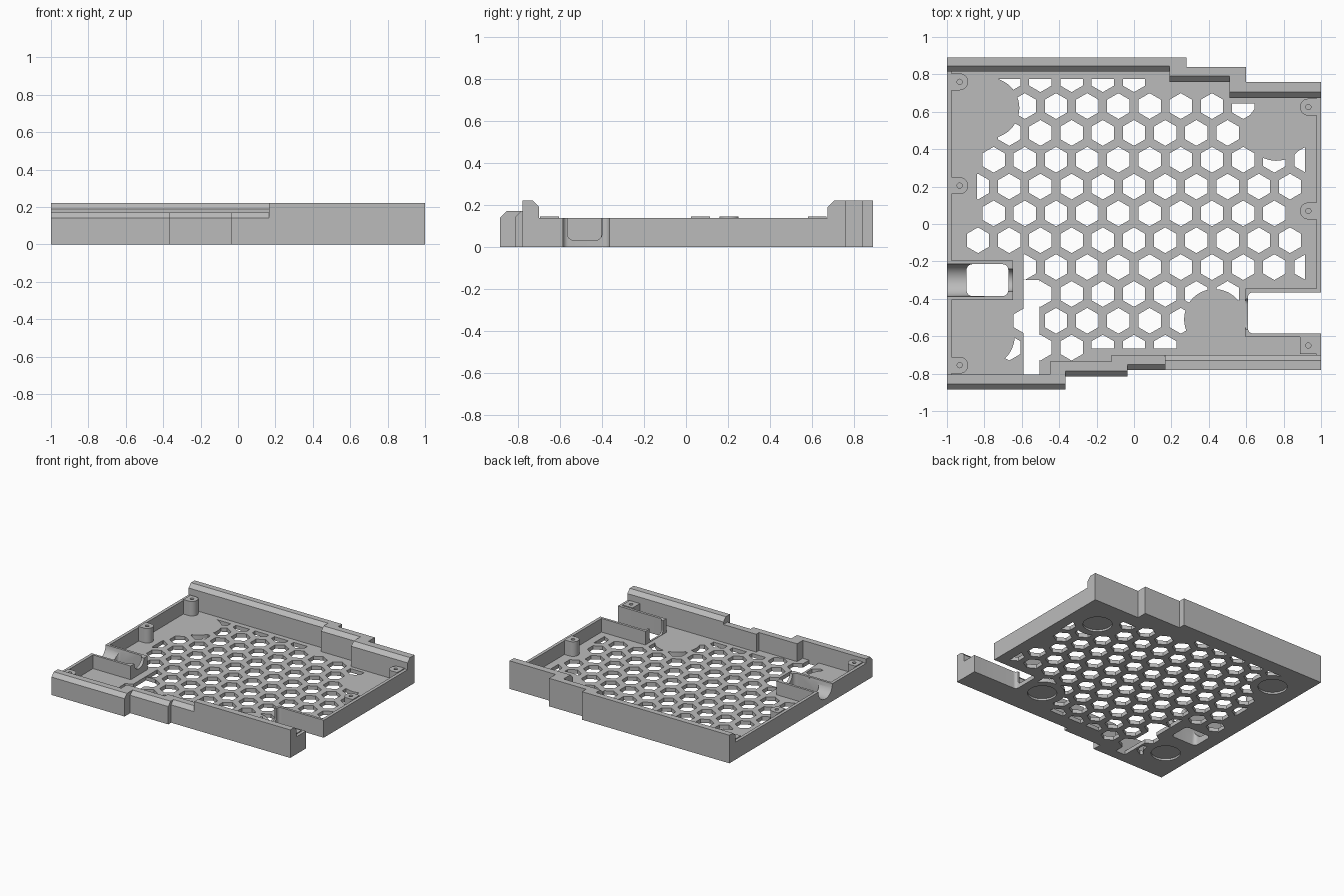
import bpy, bmesh
from math import pi
from mathutils import Matrix, Vector

if "Cube" in bpy.data.objects:
    bpy.data.objects.remove(bpy.data.objects["Cube"], do_unlink=True)

grey = bpy.data.materials.new("plain grey")
grey.use_nodes = True
grey.diffuse_color = (0.5, 0.5, 0.5, 1)
grey.node_tree.nodes["Principled BSDF"].inputs["Base Color"].default_value = (0.5, 0.5, 0.5, 1)

FLOOR, SIDE, TALL, LOW, BOSS = 0.03, 0.137, 0.22, 0.17, 0.144
CH = 0.03  # chamfer size


def finish(name, bm):
    bmesh.ops.recalc_face_normals(bm, faces=bm.faces)
    mesh = bpy.data.meshes.new(name)
    bm.to_mesh(mesh)
    bm.free()
    mesh.materials.append(grey)
    obj = bpy.data.objects.new(name, mesh)
    bpy.context.collection.objects.link(obj)
    return obj


def prism(bm, points, push):
    """Extrude a closed 3D outline along a vector."""
    face = bm.faces.new([bm.verts.new(p) for p in points])
    ext = bmesh.ops.extrude_face_region(bm, geom=[face])["geom"]
    bmesh.ops.translate(bm, vec=push, verts=[g for g in ext if isinstance(g, bmesh.types.BMVert)])


def box(name, x, y, z, round_axis=None, radius=0.03):
    """Box from ranges; edges along round_axis may be rounded."""
    bm = bmesh.new()
    prism(bm, [(x[0], y[0], z[0]), (x[1], y[0], z[0]), (x[1], y[1], z[0]), (x[0], y[1], z[0])],
          Vector((0, 0, z[1] - z[0])))
    if round_axis is not None:
        edges = [e for e in bm.edges
                 if abs((e.verts[0].co - e.verts[1].co).normalized()[round_axis]) > 0.9]
        bmesh.ops.bevel(bm, geom=edges, offset=radius, segments=6, profile=0.5, affect='EDGES')
    return finish(name, bm)


def cylinder(name, centre, radius, depth, axis='Z', sides=48):
    bm = bmesh.new()
    turn = Matrix.Rotation(pi / 2, 4, 'Y') if axis == 'X' else Matrix()
    bmesh.ops.create_cone(bm, cap_ends=True, segments=sides, radius1=radius, radius2=radius,
                          depth=depth, matrix=Matrix.Translation(centre) @ turn)
    return finish(name, bm)


def boolean(obj, tool, operation='DIFFERENCE', keep_tool=False):
    mod = obj.modifiers.new("cut", 'BOOLEAN')
    mod.operation, mod.solver, mod.object = operation, 'EXACT', tool
    bpy.context.view_layer.objects.active = obj
    bpy.ops.object.modifier_apply(modifier=mod.name)
    if not keep_tool:
        bpy.data.objects.remove(tool, do_unlink=True)


# Wall runs: x start, x end, outer y, inner y
back_runs = [(-1, 0.19, 0.89, 0.815), (0.19, 0.51, 0.84, 0.76), (0.51, 1, 0.76, 0.675)]
front_runs = [(-1, -0.365, -0.885, -0.805), (-0.365, -0.035, -0.815, -0.735),
              (-0.035, 0.165, -0.78, -0.70), (0.165, 1, -0.78, -0.70)]

# Floor plate with stepped outline
outline = [(-1, -0.885), (-0.365, -0.885), (-0.365, -0.815), (-0.035, -0.815), (-0.035, -0.78),
           (1, -0.78), (1, 0.76), (0.6, 0.76), (0.6, 0.84), (0.28, 0.84), (0.28, 0.89), (-1, 0.89)]
bm = bmesh.new()
prism(bm, [(x, y, 0) for x, y in outline], Vector((0, 0, FLOOR)))
floor = finish("floor_plate", bm)

# Honeycomb vents: first and last column of each row, back to front
rows = [(-4, 0), (-4, 3), (-4, 3), (-5, 5), (-5, 5), (-5, 4), (-5, 5), (-4, 5), (-3, 3), (-4, 1), (-4, 1)]
PITCH, ROW = 0.1668, 0.1435
bm = bmesh.new()
for r, (first, last) in enumerate(rows):
    for k in range(first, last + 1):
        place = Matrix.Translation(((k + 0.5 * (r % 2)) * PITCH, 0.774 - r * ROW, 0))
        bmesh.ops.create_cone(bm, cap_ends=True, segments=6, radius1=0.069, radius2=0.069,
                              depth=0.2, matrix=place)
vents = finish("vent_cutter", bm)

# Solid areas left around the feet and along the edges
feet = [(0.76, 0.5), (0.43, -0.51), (-0.8, -0.6), (-0.775, 0.62)]
for x, y in feet:
    boolean(vents, cylinder("solid_disc", (x, y, 0), 0.162, 0.4))
solid = [((0.915, 1.2), (-1, 1)), ((-1, 0.4), (0.775, 1)), ((0.5, 0.8), (0.645, 1)),
         ((-0.24, 0.5), (-1, -0.665)), ((-1, -0.84), (0.1, 0.3)), ((-1, -0.59), (-0.3, -0.16))]
for xs, ys in solid:
    boolean(vents, box("solid_edge", xs, ys, (-0.3, 0.3)))
boolean(floor, vents)

# Cable slot, pocket opening, side notch and round foot recesses
boolean(floor, box("slot", (-0.59, -0.505), (-0.805, -0.3), (-0.2, 0.2)))
pocket_hole = box("pocket_hole", (-0.895, -0.672), (-0.385, -0.215), (-0.2, 0.3), 2)
boolean(floor, pocket_hole, keep_tool=True)
notch = box("notch", (0.61, 1.2), (-0.585, -0.365), (-0.2, 0.3), 2, 0.025)
boolean(floor, notch, keep_tool=True)
for x, y in feet:
    boolean(floor, cylinder("foot_recess", (x, y, 0), 0.105, 0.03))

# Back wall, chamfered along the inside top
for i, (x0, x1, yo, yi) in enumerate(back_runs):
    bm = bmesh.new()
    prof = [(yo, FLOOR), (yo, TALL), (yi + CH, TALL), (yi, TALL - CH), (yi, FLOOR)]
    prism(bm, [(x0, y, z) for y, z in prof], Vector((x1 - x0, 0, 0)))
    finish(f"back_wall_{i + 1}", bm)
box("back_wall_step_1", (0.19, 0.28), (0.84, 0.89), (FLOOR, TALL))
box("back_wall_step_2", (0.51, 0.6), (0.76, 0.84), (FLOOR, TALL))

# Front wall: low runs chamfered outside, tall run chamfered inside
for i, (x0, x1, yo, yi) in enumerate(front_runs):
    bm = bmesh.new()
    if i < 3:
        prof = [(yo, FLOOR), (yo, LOW - CH), (yo + CH, LOW), (yi, LOW), (yi, FLOOR)]
    else:
        prof = [(yo, FLOOR), (yo, TALL), (yi - CH, TALL), (yi, TALL - CH), (yi, FLOOR)]
    prism(bm, [(x0, y, z) for y, z in prof], Vector((x1 - x0, 0, 0)))
    finish(f"front_wall_{i + 1}", bm)
box("front_wall_step_1", (-0.45, -0.365), (-0.805, -0.735), (FLOOR, LOW))
box("front_wall_step_2", (-0.12, -0.035), (-0.735, -0.70), (FLOOR, LOW))

# Thin side walls
for name, xs, ys in [("right_side_wall_front", (-1, -0.975), (-0.805, -0.405)),
                     ("right_side_wall_back", (-1, -0.975), (-0.195, 0.815)),
                     ("left_side_wall_front", (0.975, 1), (-0.70, -0.605)),
                     ("left_side_wall_back", (0.975, 1), (-0.345, 0.675))]:
    box(name, xs, ys, (FLOOR, SIDE))

# Cable pocket with round grooves at both ends
pocket = box("cable_pocket", (-1, -0.648), (-0.405, -0.195), (FLOOR, SIDE))
boolean(pocket, pocket_hole)
boolean(pocket, cylinder("groove", (-1, -0.3, SIDE), 0.087, 0.4, 'X'))
boolean(pocket, cylinder("groove", (-0.65, -0.3, SIDE), 0.06, 0.2, 'X'))

# Port frame around the side notch, with an open inner end
port = box("port_frame", (0.595, 1), (-0.605, -0.345), (FLOOR, SIDE))
boolean(port, notch)
boolean(port, box("port_gap", (0.5, 0.7), (-0.565, -0.4), (FLOOR + 0.002, 0.4), 0))

# Screw bosses, joined to the side walls
for side, ys in [(-1, (0.76, 0.205, -0.755)), (1, (0.625, 0.07, -0.65))]:
    for i, y in enumerate(ys):
        cx = 0.932 * side
        square = side == 1 and i == 2
        xs = sorted((0.976 * side, 0.887 if square else cx))
        boss = box("screw_boss", xs, (y - 0.045, y + 0.045), (FLOOR, BOSS))
        if not square:
            boolean(boss, cylinder("boss_round", (cx, y, (FLOOR + BOSS) / 2), 0.045, BOSS - FLOOR), 'UNION')
        boolean(boss, cylinder("screw_hole", (cx, y, BOSS), 0.014, 0.16, sides=16))

# Smooth curved surfaces, keep hard edges
bpy.ops.object.select_all(action='DESELECT')
for obj in bpy.context.collection.objects:
    if obj.type == 'MESH' and obj.data.materials and obj.data.materials[0] == grey:
        obj.select_set(True)
        bpy.context.view_layer.objects.active = obj
bpy.ops.object.shade_smooth_by_angle(angle=pi / 6)
